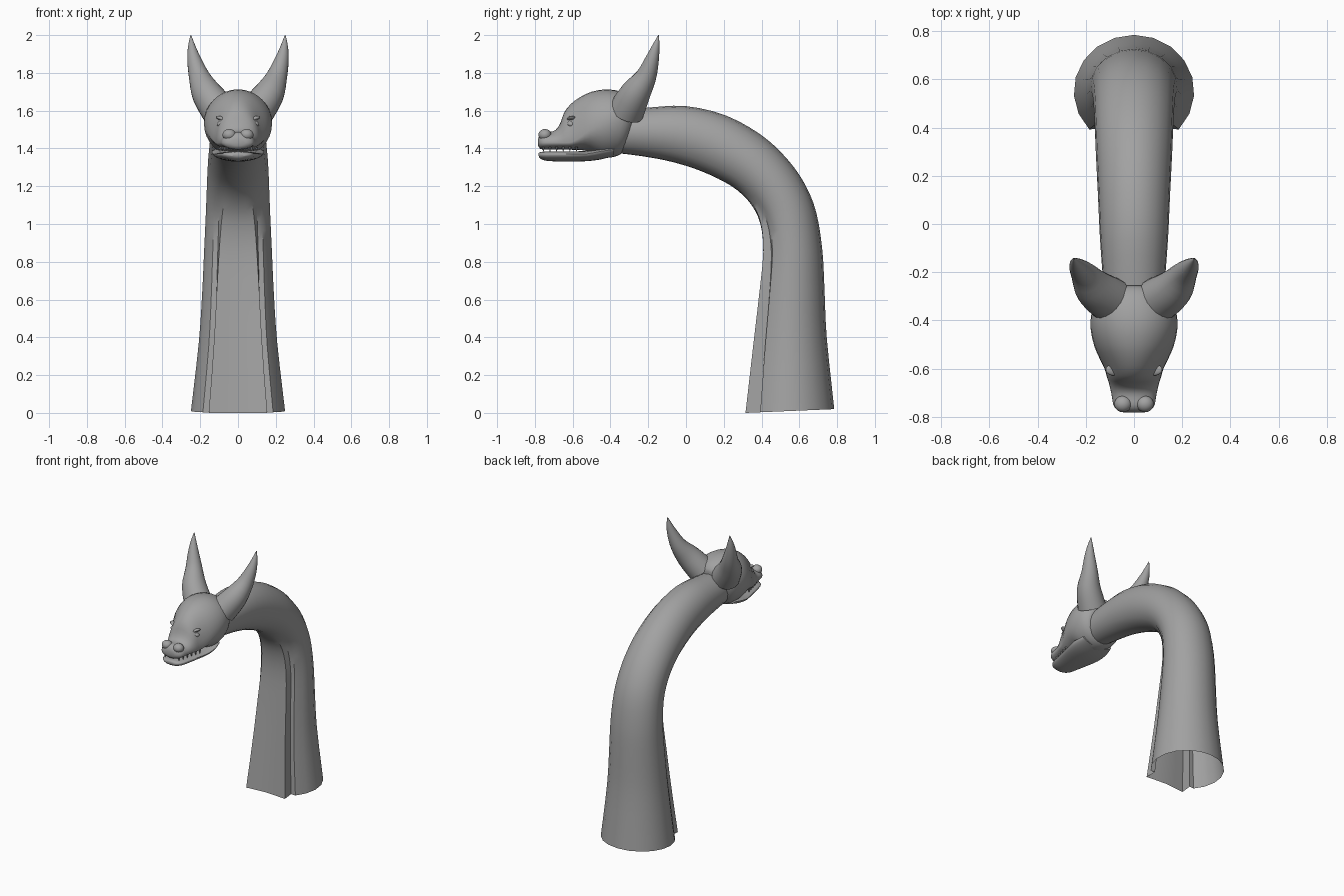
import bpy, bmesh, math
from mathutils import Vector

if "Cube" in bpy.data.objects:
    bpy.data.objects.remove(bpy.data.objects["Cube"])

grey = bpy.data.materials.new("stone grey")
grey.diffuse_color = (0.36, 0.36, 0.36, 1)
grey.use_nodes = True
grey.node_tree.nodes["Principled BSDF"].inputs["Base Color"].default_value = grey.diffuse_color


def finish(name, bm, angle=35):
    bmesh.ops.recalc_face_normals(bm, faces=bm.faces)
    me = bpy.data.meshes.new(name)
    bm.to_mesh(me)
    bm.free()
    ob = bpy.data.objects.new(name, me)
    bpy.context.collection.objects.link(ob)
    me.materials.append(grey)
    bpy.ops.object.select_all(action='DESELECT')
    ob.select_set(True)
    bpy.context.view_layer.objects.active = ob
    bpy.ops.object.shade_smooth_by_angle(angle=math.radians(angle))
    return ob


def loft(name, rings, cap_start=False, cap_end=False, angle=35):
    bm = bmesh.new()
    vs = [[bm.verts.new(p) for p in r] for r in rings]
    n = len(vs[0])
    for a, b in zip(vs, vs[1:]):
        for i in range(n):
            j = (i + 1) % n
            bm.faces.new((a[i], a[j], b[j], b[i]))
    if cap_start:
        bm.faces.new(vs[0])
    if cap_end:
        bm.faces.new(vs[-1])
    return finish(name, bm, angle)


def smooth_rows(rows, k):
    """Catmull-Rom interpolation between rows of parameters."""
    out = []
    for i in range(len(rows) - 1):
        p = [rows[max(0, min(len(rows) - 1, i + d))] for d in (-1, 0, 1, 2)]
        for s in range(k):
            t = s / k
            out.append([0.5 * (2 * b + (c - a) * t + (2 * a - 5 * b + 4 * c - d) * t * t
                               + (3 * b - a - 3 * c + d) * t ** 3)
                        for a, b, c, d in zip(*p)])
    return out + [list(rows[-1])]


def ellipsoid(name, loc, size, tilt=0):
    bm = bmesh.new()
    bmesh.ops.create_uvsphere(bm, u_segments=20, v_segments=12, radius=1)
    ob = finish(name, bm)
    ob.location, ob.scale, ob.rotation_euler = loc, size, (0, tilt, 0)


# Neck: front y, front z, back y, back z, half width, belly plate strength
neck = [(.315, 0, .785, .02, .25, 1), (.355, .35, .745, .40, .208, 1),
        (.385, .62, .733, .66, .19, .9), (.405, .85, .722, .86, .18, .7),
        (.39, 1.0, .69, 1.06, .172, .5), (.345, 1.10, .63, 1.21, .167, .25),
        (.27, 1.18, .535, 1.345, .163, 0), (.17, 1.24, .40, 1.47, .158, 0),
        (.04, 1.295, .21, 1.575, .15, 0), (-.10, 1.335, 0, 1.624, .142, 0),
        (-.24, 1.36, -.19, 1.617, .13, 0), (-.36, 1.375, -.34, 1.60, .118, 0)]
plate = [(-.6, -.66), (-.62, -1), (-.3, -.97), (0, -.95), (.3, -.97), (.62, -1), (.6, -.66)]
rings = []
for fy, fz, by, bz, w, t in smooth_rows(neck, 3):
    t = max(0, min(1, t))
    pts = []
    for i in range(15):                      # round back and sides
        a = math.radians(-42 + 264 * i / 14)
        pts.append((math.cos(a), math.sin(a)))
    for i, (u, v) in enumerate(plate):       # raised belly plate
        a = math.radians(222 + 12 * (i + 1))
        pts.append((u * t + math.cos(a) * (1 - t), v * t + math.sin(a) * (1 - t)))
    rings.append([(u * w, (fy + by) / 2 + v * (by - fy) / 2,
                   (fz + bz) / 2 + v * (bz - fz) / 2) for u, v in pts])
loft("neck", rings)


def head_ring(ty, tz, by, bz, w, zw, n=32):
    ring = []
    for i in range(n):
        a = 2 * math.pi * i / n
        s = math.sin(a)
        z = zw + s * ((tz - zw) if s > 0 else (zw - bz))
        y = by + (ty - by) * (z - bz) / (tz - bz)
        ring.append((w * math.cos(a), y, z))
    return ring


# Head and muzzle: top y, top z, bottom y, bottom z, half width, height of widest point
skull = [(-.255, 1.63, -.34, 1.375, .125, 1.50), (-.28, 1.67, -.36, 1.362, .155, 1.52),
         (-.34, 1.70, -.40, 1.352, .176, 1.54), (-.42, 1.713, -.45, 1.355, .18, 1.53),
         (-.50, 1.70, -.51, 1.382, .165, 1.50), (-.56, 1.672, -.56, 1.392, .142, 1.46),
         (-.61, 1.635, -.60, 1.393, .122, 1.435), (-.645, 1.59, -.63, 1.394, .113, 1.43),
         (-.665, 1.535, -.66, 1.395, .104, 1.43), (-.69, 1.498, -.69, 1.395, .097, 1.43),
         (-.72, 1.488, -.72, 1.395, .091, 1.43), (-.75, 1.488, -.75, 1.395, .086, 1.43),
         (-.772, 1.475, -.772, 1.398, .07, 1.43), (-.783, 1.45, -.783, 1.415, .04, 1.43)]
loft("head", [head_ring(*r) for r in smooth_rows(skull, 2)], True, True, 50)

# Lower jaw: y, top z, bottom z, half width
jaw = [(-.38, 1.41, 1.36, .12), (-.45, 1.40, 1.342, .138), (-.52, 1.387, 1.333, .132),
       (-.60, 1.385, 1.33, .115), (-.68, 1.385, 1.331, .097), (-.74, 1.384, 1.335, .082),
       (-.77, 1.381, 1.345, .058), (-.78, 1.375, 1.36, .03)]
loft("lower_jaw", [head_ring(y, t, y, b, w, t - .015) for y, t, b, w in smooth_rows(jaw, 2)],
     True, True, 50)

# Horn centre line and radius
horn = [(.10, -.315, 1.60, .095), (.165, -.268, 1.69, .081), (.205, -.212, 1.78, .056),
        (.232, -.18, 1.87, .037), (.245, -.16, 1.94, .02), (.25, -.145, 2.0, .002)]
rows = smooth_rows(horn, 3)
for side, label in ((1, "right"), (-1, "left")):
    rings = []
    for i, (x, y, z, r) in enumerate(rows):
        a, b = rows[max(0, i - 1)], rows[min(len(rows) - 1, i + 1)]
        d = (Vector(b[:3]) - Vector(a[:3])).normalized()
        u = d.cross(Vector((0, 1, 0))).normalized()
        v = d.cross(u)
        ring = [Vector((x, y, z)) + r * (u * math.cos(k * math.pi / 10) + v * math.sin(k * math.pi / 10))
                for k in range(20)]
        rings.append([(side * p.x, p.y, min(p.z, 2)) for p in ring])
    loft(label + "_horn", rings, True, True)

    # Eye, brow and nostril
    ellipsoid(label + "_eye", (side * .088, -.607, 1.53), (.024, .022, .017), side * .2)
    ellipsoid(label + "_brow", (side * .08, -.605, 1.555), (.04, .025, .012), side * -.35)
    ellipsoid(label + "_nostril", (side * .046, -.747, 1.472), (.036, .034, .031))

    # Small teeth along the lip
    bm = bmesh.new()
    for k in range(6):
        y = -.755 + .035 * k
        ret = bmesh.ops.create_cone(bm, cap_ends=True, segments=6, radius1=.001,
                                    radius2=.008, depth=.024)
        bmesh.ops.translate(bm, verts=ret["verts"], vec=(side * (.055 + .009 * k), y, 1.396))
    finish(label + "_teeth", bm)
